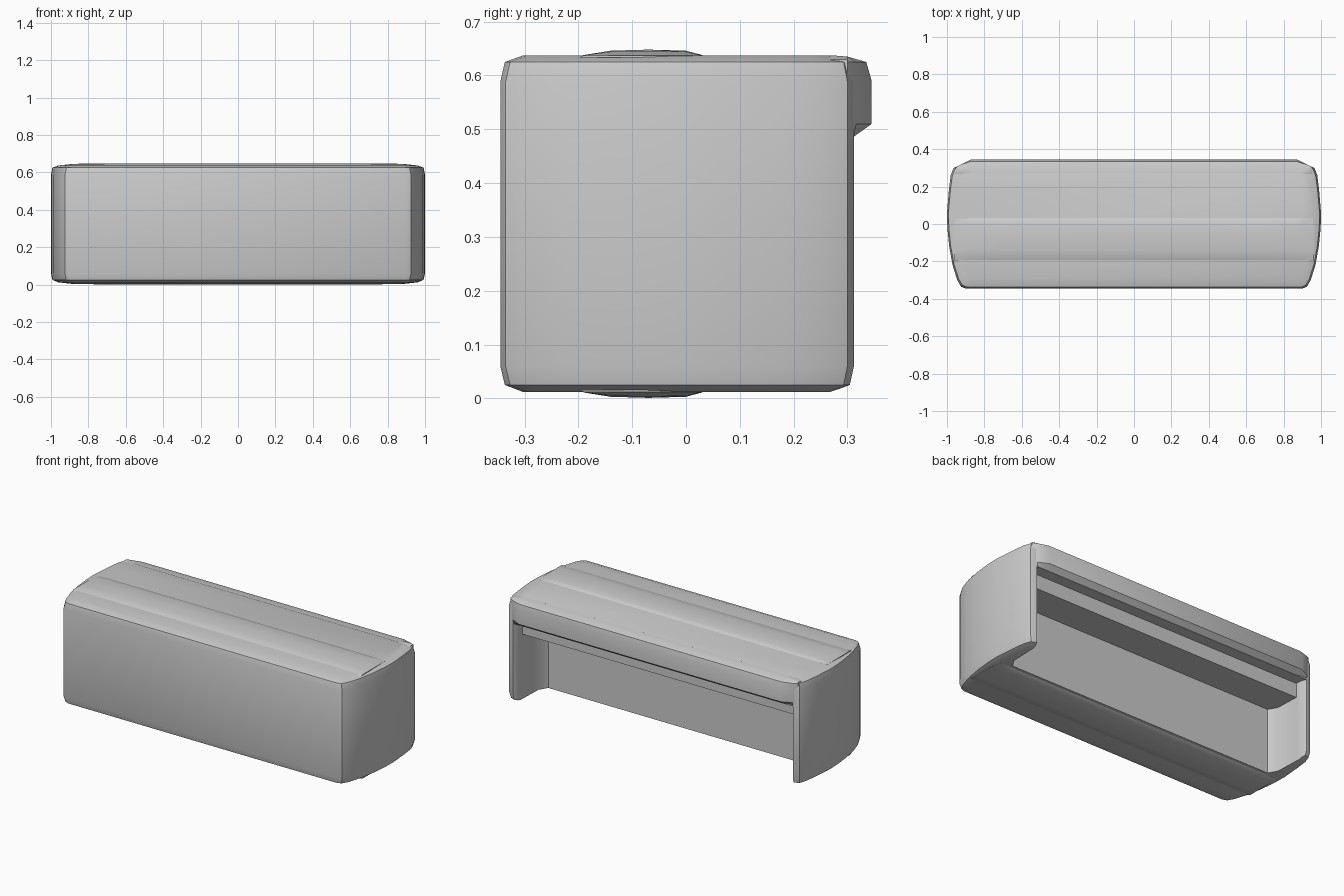
import bpy, bmesh, math

if "Cube" in bpy.data.objects:
    bpy.data.objects.remove(bpy.data.objects["Cube"])

grey = bpy.data.materials.new("light grey")
grey.diffuse_color = (0.6, 0.6, 0.6, 1)
grey.use_nodes = True
grey.node_tree.nodes["Principled BSDF"].inputs["Base Color"].default_value = grey.diffuse_color


def loft(name, rings):
    """Skin a list of equal-length closed rings and cap both ends."""
    bm = bmesh.new()
    loops = [[bm.verts.new(p) for p in ring] for ring in rings]
    n = len(loops[0])
    for a, b in zip(loops, loops[1:]):
        for i in range(n):
            j = (i + 1) % n
            bm.faces.new((a[i], a[j], b[j], b[i]))
    bm.faces.new(loops[0])
    bm.faces.new(loops[-1])
    bmesh.ops.recalc_face_normals(bm, faces=bm.faces)
    mesh = bpy.data.meshes.new(name)
    bm.to_mesh(mesh)
    bm.free()
    mesh.materials.append(grey)
    ob = bpy.data.objects.new(name, mesh)
    bpy.context.collection.objects.link(ob)
    return ob


def smooth(ob, angle=32):
    bpy.ops.object.select_all(action='DESELECT')
    ob.select_set(True)
    bpy.context.view_layer.objects.active = ob
    bpy.ops.object.shade_smooth_by_angle(angle=math.radians(angle))


# Desk body: bowed plan outline stacked upward, softened at top and bottom
half = [(.90, -.345), (.925, -.335), (.945, -.30), (.97, -.22), (.988, -.12),
        (.998, -.02), (1.0, .06), (.99, .18), (.98, .26), (.965, .30), (.935, .312)]
plan = half + [(-x, y) for x, y in reversed(half)]
levels = [(.012, .04), (.025, .008), (.06, 0), (.588, 0), (.625, .008), (.637, .04)]
body = loft("desk_body", [[(x * (1 - d), y * (1 - d / .33), z) for x, y in plan]
                          for z, d in levels])

# Knee space, open at the back and below, with a stepped ceiling
stations = [(.05, .88, .40), (.10, .91, .40), (.245, .915, .40), (.2455, .915, .485),
            (.285, .917, .485), (.315, .932, .485), (.45, .932, .485)]
cutter = loft("knee_space_cutter", [[(-w, y, -.1), (w, y, -.1), (w, y, t), (-w, y, t)]
                                    for y, w, t in stations])
cutter.hide_render = True
mod = body.modifiers.new("knee_space", 'BOOLEAN')
mod.operation = 'DIFFERENCE'
mod.solver = 'EXACT'
mod.object = cutter
bpy.context.view_layer.objects.active = body
bpy.ops.object.modifier_apply(modifier=mod.name)
bpy.data.objects.remove(cutter)
smooth(body)

# Overhanging rear lip of the top, tapering at its ends
lip = [(.20, .60), (.27, .6375), (.30, .635), (.335, .625), (.345, .59),
       (.345, .51), (.31, .485), (.25, .486), (.20, .50)]
ends = [(-.955, .30), (-.93, .316), (-.87, .345), (.87, .345), (.93, .316), (.955, .30)]
smooth(loft("rear_lip", [[(x, min(y, lim), min(z, .63) if lim < .31 else z)
                          for y, z in lip] for x, lim in ends]))

# Low raised bands along the top and the underside
band = [(-.20, -.004), (-.19, .001), (-.14, .009), (-.07, .011), (0, .009),
        (.03, .001), (.035, -.004)]
spans = [(-.96, 0), (-.88, .8), (-.7, 1), (.7, 1), (.88, .8), (.96, 0)]
for name, base, sign in (("top_band", .637, 1), ("bottom_band", .012, -1)):
    smooth(loft(name, [[(x, y, base + sign * (h * k if h > 0 else h)) for y, h in band]
                       for x, k in spans]))
